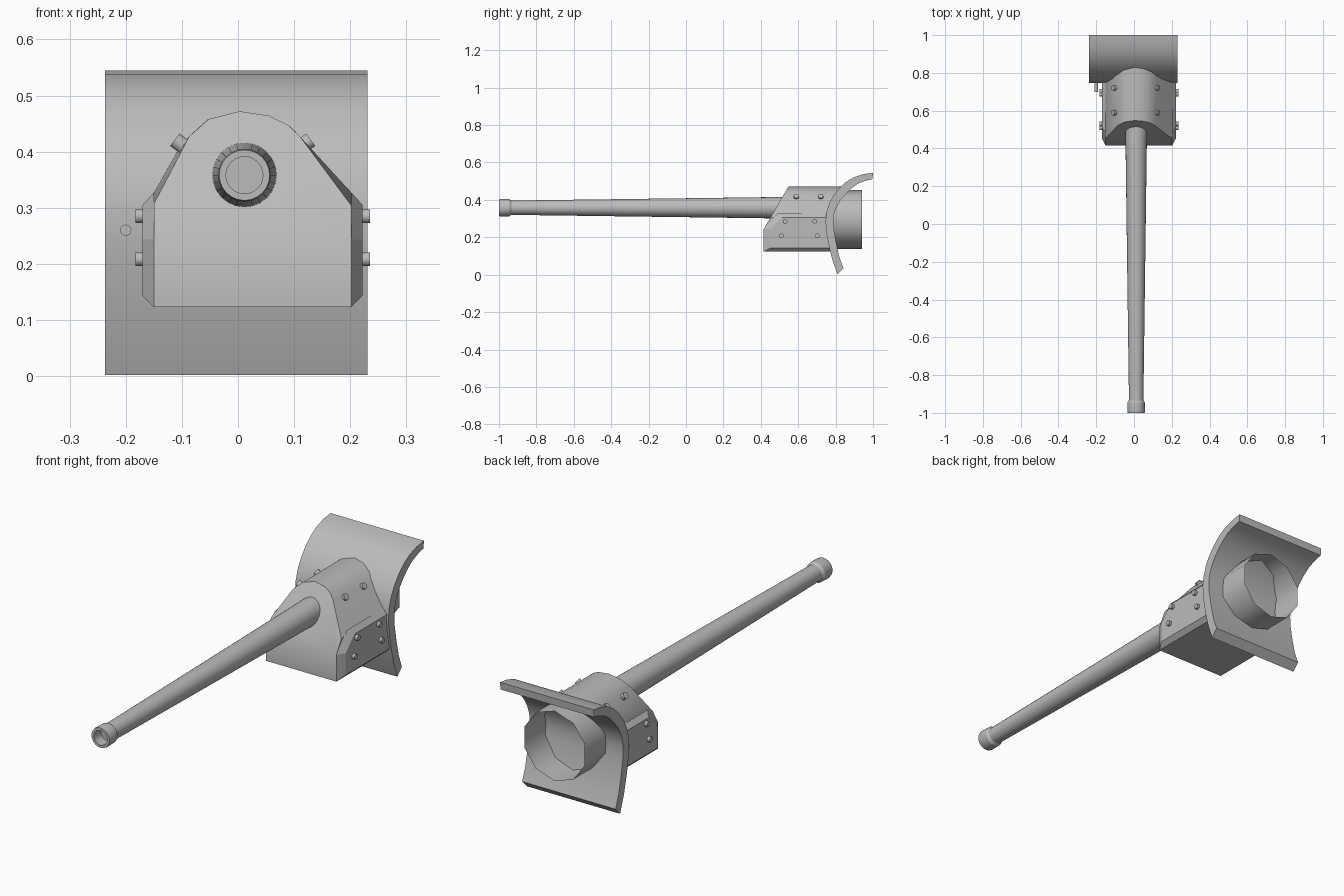
import bpy, bmesh, math
from mathutils import Vector

if "Cube" in bpy.data.objects:
    bpy.data.objects.remove(bpy.data.objects["Cube"])

steel = bpy.data.materials.new("steel_grey")
steel.diffuse_color = (0.5, 0.5, 0.5, 1)
steel.use_nodes = True
steel.node_tree.nodes["Principled BSDF"].inputs["Base Color"].default_value = steel.diffuse_color


def finish(name, bm, angle=30):
    bmesh.ops.recalc_face_normals(bm, faces=bm.faces)
    me = bpy.data.meshes.new(name)
    bm.to_mesh(me)
    bm.free()
    ob = bpy.data.objects.new(name, me)
    bpy.context.collection.objects.link(ob)
    me.materials.append(steel)
    bpy.ops.object.select_all(action='DESELECT')
    ob.select_set(True)
    bpy.context.view_layer.objects.active = ob
    bpy.ops.object.shade_smooth_by_angle(angle=math.radians(angle))
    return ob


def bridge(bm, a, b, closed=True):
    n = len(a)
    for i in range(n if closed else n - 1):
        j = (i + 1) % n
        bm.faces.new((a[i], a[j], b[j], b[i]))


def lathe(name, origin, axis, profile, sides, angle=30, cap_start=True, cap_end=True, turn=0):
    """Revolve (distance, radius) pairs around an axis."""
    bm = bmesh.new()
    rot = Vector(axis).to_track_quat('Z', 'Y')
    rings = []
    for d, r in profile:
        ring = []
        for i in range(sides):
            t = 2 * math.pi * (i + turn) / sides
            p = rot @ Vector((r * math.cos(t), r * math.sin(t), d))
            ring.append(bm.verts.new(Vector(origin) + p))
        rings.append(ring)
    for a, b in zip(rings, rings[1:]):
        bridge(bm, a, b)
    if cap_start:
        bm.faces.new(rings[0])
    if cap_end:
        bm.faces.new(rings[-1])
    return finish(name, bm, angle)


# Curved shield: smooth (y, z) section extruded sideways
FRONT = [(.81, .002), (.782, .08), (.762, .163), (.749, .235), (.746, .29), (.751, .335),
         (.767, .385), (.79, .425), (.82, .463), (.857, .497), (.90, .522), (.95, .538), (1.0, .545)]
BACK = [(.842, .035), (.82, .095), (.803, .17), (.791, .24), (.788, .29), (.792, .325),
        (.805, .362), (.825, .397), (.85, .428), (.882, .46), (.917, .485), (.955, .501), (.997, .511)]


def shield_y(z):
    for (y0, z0), (y1, z1) in zip(FRONT, FRONT[1:]):
        if z0 <= z <= z1:
            return y0 + (y1 - y0) * (z - z0) / (z1 - z0)
    return FRONT[-1][0]


bm = bmesh.new()
rows = {}
for side, x in (("l", -.237), ("r", .231)):
    for key, pts in (("f", FRONT), ("b", BACK)):
        rows[side + key] = [bm.verts.new((x, y, z)) for y, z in pts]
for a, b in (("lf", "rf"), ("rb", "lb"), ("lb", "lf"), ("rf", "rb")):
    bridge(bm, rows[a], rows[b], closed=False)
for i in (0, -1):
    bm.faces.new((rows["lf"][i], rows["rf"][i], rows["rb"][i], rows["lb"][i]))
finish("curved_shield", bm)

# Housing: arched section running from a sloped front into the shield
FRONT_ARCH = [(-.15, .123), (-.15, .243), (-.15, .307), (-.087, .427), (-.052, .458), (.003, .472),
              (.055, .464), (.09, .447), (.112, .425), (.202, .304), (.202, .243), (.202, .123)]
REAR_ARCH = [(-.15, .123), (-.15, .243), (-.15, .327), (-.103, .41), (-.055, .457), (.003, .472),
             (.055, .464), (.095, .443), (.124, .412), (.202, .327), (.202, .243), (.202, .123)]


def slope_y(z):
    return .415 + max(0, z - .243) * .133 / .229


bm = bmesh.new()
front = [bm.verts.new((x, slope_y(z), z)) for x, z in FRONT_ARCH]
rear = [bm.verts.new((x, shield_y(z) + .015, z)) for x, z in REAR_ARCH]
bridge(bm, front, rear)
bm.faces.new(front[1:-1])
bm.faces.new((front[0], front[1], front[-2], front[-1]))
finish("housing", bm, 35)

# Bevelled cheek plates on both sides of the housing
BASE = [(.415, .123), (.415, .243), (.49, .327), (.775, .327), (.765, .225), (.785, .123)]
FACE = [(.453, .143), (.453, .243), (.515, .305), (.765, .305), (.762, .225), (.78, .143)]
for side, x0, x1 in (("left", -.15, -.17), ("right", .202, .222)):
    bm = bmesh.new()
    a = [bm.verts.new((x0, y, z)) for y, z in BASE]
    b = [bm.verts.new((x1, y, z)) for y, z in FACE]
    bridge(bm, a, b)
    bm.faces.new(b)
    finish(side + "_cheek_plate", bm, 20)

# Bolts on the cheeks and on the sloped shoulders
for side, s, xc, xs in (("left", -1, -.165, -.095), ("right", 1, .217, .112)):
    for i, (y, z) in enumerate([(.51, .208), (.703, .208), (.53, .285), (.687, .285)]):
        lathe(f"{side}_cheek_bolt_{i}", (xc, y, z), (s, 0, 0), [(0, .0125), (.018, .0125)], 10, 40)
    for i, y in enumerate((.59, .72)):
        lathe(f"{side}_shoulder_bolt_{i}", (xs, y, .408), (s * .8, 0, .6),
              [(-.012, .0145), (.022, .0145)], 10, 40)

# Small sight pin on the shield
lathe("sight_pin", (-.2, .70, .26), (0, 1, 0), [(0, .01), (.06, .01)], 12, 40)

# Tapered barrel with muzzle collar and bore
AXIS = (.0115, 0, .358)
lathe("barrel", AXIS, (0, 1, 0), [(-.95, .038), (.40, .056), (.60, .059)], 24)
lathe("muzzle_collar", AXIS, (0, 1, 0),
      [(-.93, .036), (-.945, .046), (-.99, .047), (-1.0, .045), (-1.0, .033), (-.94, .033)], 24, 30,
      cap_start=False)

# Open rear tube behind the shield
lathe("rear_tube", (0, 0, .295), (0, 1, 0), [(.78, .158), (.94, .158)], 10, 40,
      cap_start=False, cap_end=False, turn=.5)
